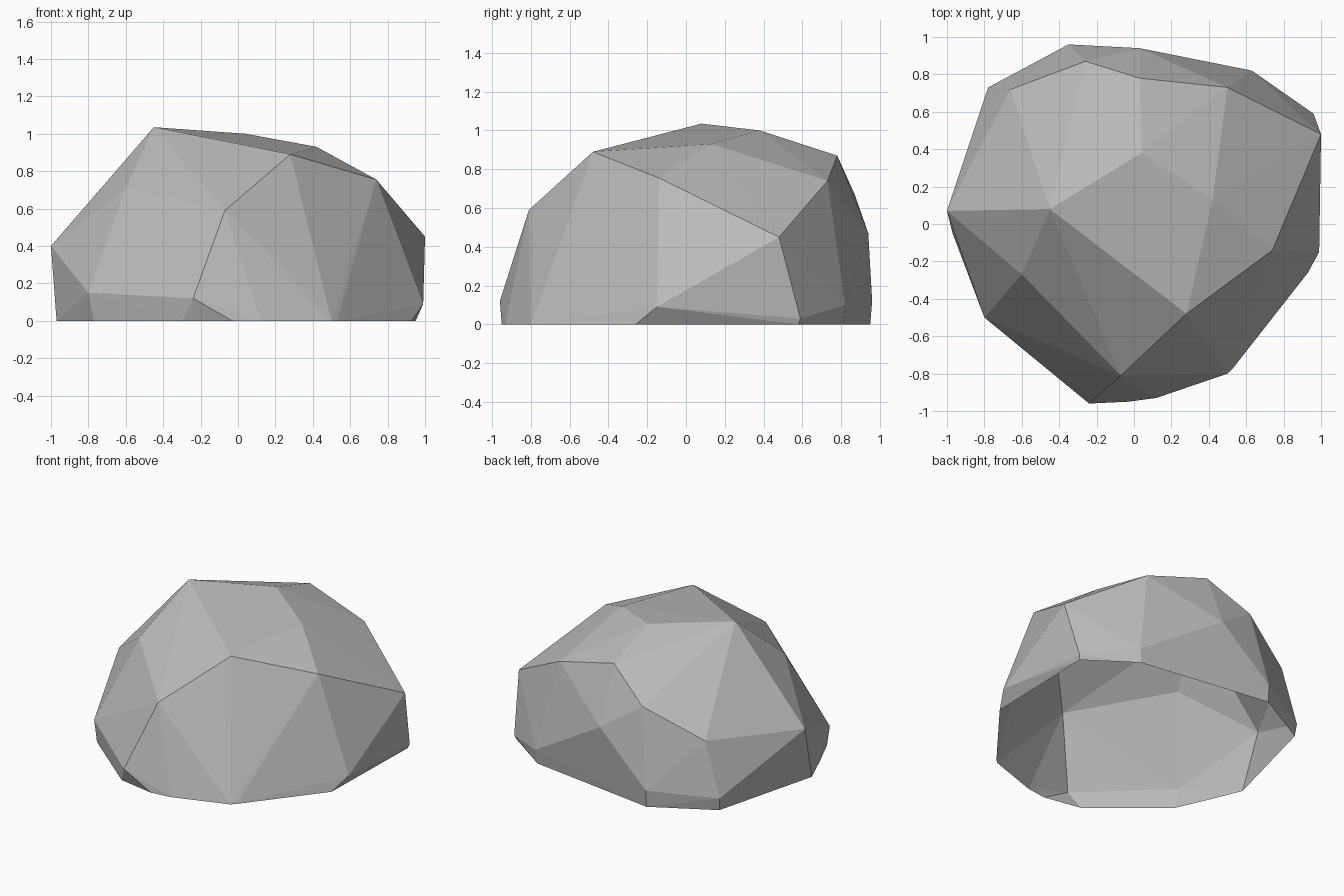
import bpy
import bmesh

cube = bpy.data.objects.get("Cube")
if cube:
    bpy.data.objects.remove(cube, do_unlink=True)


def flat_material(name, rgb):
    mat = bpy.data.materials.new(name)
    mat.use_nodes = True
    color = (*rgb, 1.0)
    mat.diffuse_color = color
    shader = next(n for n in mat.node_tree.nodes if n.type == "BSDF_PRINCIPLED")
    shader.inputs["Base Color"].default_value = color
    return mat


def hull_shell(name, points, material):
    """Faceted convex shell around the points, left open on the ground."""
    bm = bmesh.new()
    for point in points:
        bm.verts.new(point)
    bmesh.ops.convex_hull(bm, input=list(bm.verts))
    ground = [f for f in bm.faces if all(v.co.z < .001 for v in f.verts)]
    bmesh.ops.delete(bm, geom=ground, context="FACES")
    loose = [v for v in bm.verts if not v.link_faces]
    bmesh.ops.delete(bm, geom=loose, context="VERTS")
    bmesh.ops.recalc_face_normals(bm, faces=list(bm.faces))
    # Make sure the open shell faces outward
    if sum(f.normal.z * f.calc_area() for f in bm.faces) < 0:
        bmesh.ops.reverse_faces(bm, faces=list(bm.faces))
    mesh = bpy.data.meshes.new(name)
    bm.to_mesh(mesh)
    bm.free()
    mesh.materials.append(material)
    for poly in mesh.polygons:
        poly.use_smooth = False
    obj = bpy.data.objects.new(name, mesh)
    bpy.context.collection.objects.link(obj)
    return obj


# Crown corners of the boulder
crown = [
    (-.45, .08, 1.035), (.04, .38, 1), (.42, .13, .93), (.28, -.48, .89),
    (.03, .78, .87), (.74, -.14, .755), (.5, .73, .74), (-.6, -.27, .71),
    (-.26, .87, .67), (-.07, -.81, .59),
]

# Widest corners around the sides
flanks = [
    (-1, .07, .4), (-.66, .72, .47), (.03, .94, .47), (1, .48, .45),
    (-.8, -.5, .15), (-.24, -.96, .12), (.99, -.15, .09), (.96, .59, .03),
    (.63, .82, .1), (-.35, .96, .12), (-.78, .73, .09),
]

# Ground outline, drawn in where the stone is cut flat
footing = [
    (-.97, -.05), (-.87, -.29), (-.77, -.51), (-.3, -.9), (-.03, -.95),
    (.12, -.93), (.5, -.8), (.53, -.77), (.82, -.4), (.93, -.26),
    (.95, .58), (.62, .81), (-.35, .95), (-.77, .72),
]

stone = flat_material("stone grey", (.5, .5, .5))
hull_shell("boulder", crown + flanks + [(x, y, 0) for x, y in footing], stone)
